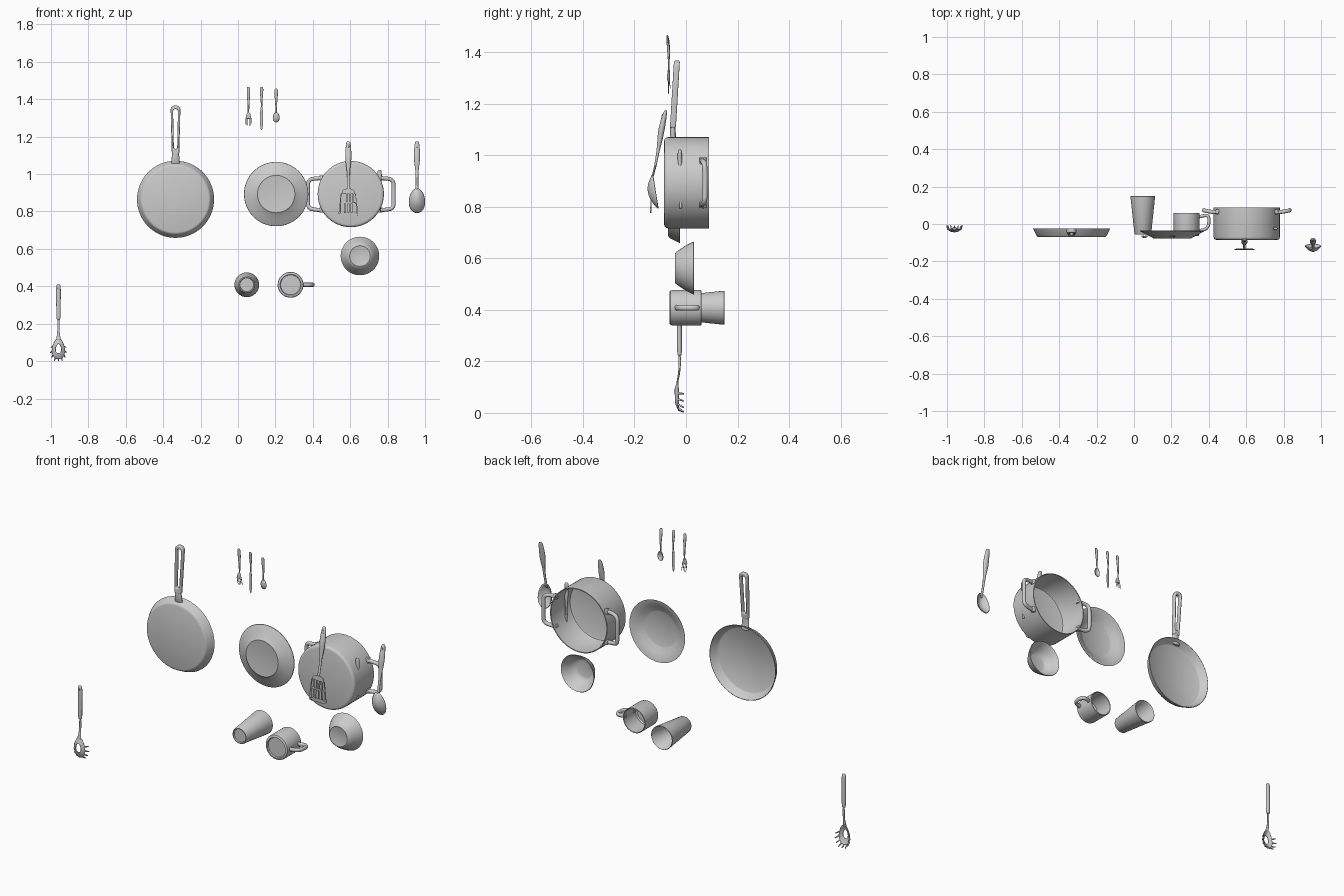
import bpy, bmesh, math
from mathutils import Vector

if "Cube" in bpy.data.objects:
    bpy.data.objects.remove(bpy.data.objects["Cube"])

TAU = 2 * math.pi


def finish(bm, name, angle=40):
    bmesh.ops.remove_doubles(bm, verts=bm.verts, dist=1e-5)
    bmesh.ops.recalc_face_normals(bm, faces=bm.faces)
    me = bpy.data.meshes.new(name)
    bm.to_mesh(me)
    bm.free()
    ob = bpy.data.objects.new(name, me)
    bpy.context.collection.objects.link(ob)
    return smooth(ob, angle)


def smooth(ob, angle=40):
    bpy.ops.object.select_all(action='DESELECT')
    bpy.context.view_layer.objects.active = ob
    ob.select_set(True)
    bpy.ops.object.shade_smooth_by_angle(angle=math.radians(angle))
    return ob


def skin(bm, rings, closed=True):
    n = len(rings[0])
    for a, b in zip(rings, rings[1:]):
        for i in range(n if closed else n - 1):
            j = (i + 1) % n
            bm.faces.new((a[i], a[j], b[j], b[i]))


def lathe(name, x, z, prof, n=64):
    """Revolve (radius, y) points about an axis along y."""
    bm = bmesh.new()
    skin(bm, [[bm.verts.new((x + r * math.cos(TAU * i / n), y, z + r * math.sin(TAU * i / n)))
               for i in range(n)] for r, y in prof])
    return finish(bm, name)


def loft(name, x, stations, n=12, levels=2):
    """Oval sections (z, y, half width, half depth) along z."""
    bm = bmesh.new()
    rings = [[bm.verts.new((x + w * math.cos(TAU * i / n), y + d * math.sin(TAU * i / n), z))
              for i in range(n)] for z, y, w, d in stations]
    skin(bm, rings)
    for r in (rings[0], rings[-1]):
        bm.faces.new(r)
    ob = finish(bm, name, 60)
    m = ob.modifiers.new("round", 'SUBSURF')
    m.levels = m.render_levels = levels
    return ob


def dish(name, x, z, w, h, rim, depth, hole=0.0, taper=0.0, n=40, rows=8, thick=.004):
    """Oval spoon-like shell; rim = (y at centre, slope along z)."""
    bm = bmesh.new()
    rings = []
    for k in range(rows + 1):
        t = hole + (1 - hole) * k / rows
        ring = []
        for i in range(n):
            c, s = math.cos(TAU * i / n), math.sin(TAU * i / n)
            dz = h * t * s
            ring.append(bm.verts.new((x + w * t * c * (1 - taper * s), rim[0] + rim[1] * dz
                                      - depth * (1 - t * t), z + dz)))
        rings.append(ring)
    skin(bm, rings)
    ob = finish(bm, name, 50)
    m = ob.modifiers.new("thickness", 'SOLIDIFY')
    m.thickness, m.offset = thick, 0
    return ob


def slab(name, loops, y0, slope, zref, half, bevel):
    """Flat outline with holes in the xz plane, leaning by slope."""
    cu = bpy.data.curves.new(name, 'CURVE')
    cu.dimensions, cu.fill_mode = '2D', 'BOTH'
    cu.extrude, cu.bevel_depth, cu.bevel_resolution, cu.offset = half - bevel, bevel, 3, -bevel
    for pts in loops:
        sp = cu.splines.new('POLY')
        sp.points.add(len(pts) - 1)
        sp.use_cyclic_u = True
        for p, (x, z) in zip(sp.points, pts):
            p.co = (x, z, 0, 1)
    ob = bpy.data.objects.new(name, cu)
    bpy.context.collection.objects.link(ob)
    smooth_target = ob
    bpy.ops.object.select_all(action='DESELECT')
    bpy.context.view_layer.objects.active = ob
    ob.select_set(True)
    bpy.ops.object.convert(target='MESH')
    ob = bpy.context.view_layer.objects.active
    for v in ob.data.vertices:
        x, z, d = v.co
        v.co = (x, y0 + slope * (z - zref) - d, z)
    return smooth(ob)


def rounded(x, z0, z1, w0, w1, r0, r1, k=8):
    """Rounded trapezoid: half widths w0 (bottom) and w1 (top)."""
    out = []
    for cx, cz, r, a in ((x + w1 - r1, z1 - r1, r1, 0), (x - w1 + r1, z1 - r1, r1, 90),
                         (x - w0 + r0, z0 + r0, r0, 180), (x + w0 - r0, z0 + r0, r0, 270)):
        for i in range(k + 1):
            t = math.radians(a + 90 * i / k)
            out.append((cx + r * math.cos(t), cz + r * math.sin(t)))
    return out


def tube(name, pts, r, squash=None):
    """Smooth round bar through points; squash = (axis, centre, factor)."""
    cu = bpy.data.curves.new(name, 'CURVE')
    cu.dimensions, cu.bevel_depth, cu.bevel_resolution, cu.use_fill_caps = '3D', r, 4, True
    sp = cu.splines.new('NURBS')
    sp.points.add(len(pts) - 1)
    sp.order_u, sp.use_endpoint_u, sp.resolution_u = 3, True, 8
    for p, c in zip(sp.points, pts):
        p.co = (*c, 1)
    ob = bpy.data.objects.new(name, cu)
    bpy.context.collection.objects.link(ob)
    bpy.ops.object.select_all(action='DESELECT')
    bpy.context.view_layer.objects.active = ob
    ob.select_set(True)
    bpy.ops.object.convert(target='MESH')
    ob = bpy.context.view_layer.objects.active
    if squash:
        a, c, f = squash
        for v in ob.data.vertices:
            v.co[a] = c + (v.co[a] - c) * f
    return smooth(ob)


# frying pan with looped handle
PX, PZ = -.334, .865
lathe("frying_pan", PX, PZ, [(0, -.07), (.176, -.07), (.182, -.068), (.187, -.063), (.206, -.025),
                             (.203, -.023), (.2, -.026), (.182, -.06), (.176, -.064), (0, -.065)])
loft("pan_handle_socket", PX, [(1.04, -.043, .022, .008), (1.05, -.045, .024, .010),
                               (1.08, -.052, .022, .012), (1.12, -.051, .019, .012), (1.13, -.05, .017, .010)])
slab("pan_handle", [rounded(PX, 1.105, 1.367, .020, .026, .008, .024),
                    rounded(PX, 1.135, 1.347, .009, .013, .008, .012)], -.05, .06, 1.12, .0115, .006)

# plate, bowl, stock pot
lathe("plate", .204, .893, [(0, -.077), (.095, -.077), (.1, -.078), (.106, -.073), (.135, -.059), (.171, -.039),
                            (.172, -.036), (.169, -.036), (.133, -.054), (.104, -.069), (.095, -.073), (0, -.073)])
lathe("bowl", .652, .562, [(0, -.041), (.05, -.041), (.055, -.043), (.06, -.041), (.074, -.022), (.088, .0),
                           (.103, .029), (.101, .031), (.099, .029), (.084, .0), (.07, -.02), (.056, -.034),
                           (.045, -.037), (0, -.038)])
QX, QZ = .603, .893
lathe("stock_pot", QX, QZ, [(0, -.085), (.162, -.085), (.170, -.083), (.175, -.078), (.177, -.07), (.177, .089),
                            (.172, .089), (.172, -.068), (.168, -.076), (.16, -.079), (0, -.079)])
for s, side in ((-1, "left"), (1, "right")):
    tube("pot_handle_" + side, [(QX + s * dx, y, QZ + dz) for dx, y, dz in (
        (.148, .062, .085), (.185, .064, .085), (.228, .072, .076), (.229, .074, .03), (.229, .074, -.03),
        (.228, .072, -.076), (.185, .064, -.085), (.148, .062, -.085))], .0105)
    for dz in (-.085, .085):
        loft("pot_handle_mount_" + side, QX + s * .158, [(QZ + dz + e, .066, .011, .014)
                                                        for e in (-.014, -.012, .012, .014)], levels=1)

# small utensil standing inside the pot, poking through the wall
loft("small_utensil", .757, [(.793, -.021, .004, .004), (.797, -.021, .008, .006), (.83, -.021, .006, .005),
                             (.89, -.022, .005, .005), (.92, -.023, .010, .008), (1.0, -.024, .013, .009),
                             (1.018, -.024, .011, .008), (1.022, -.024, .006, .005)])

# tumbler and mug with recessed bases
lathe("tumbler", .047, .408, [(0, -.048), (.036, -.048), (.038, -.055), (.042, -.055), (.045, -.05), (.066, .147),
                              (.064, .149), (.062, .147), (.041, -.038), (.036, -.042), (0, -.042)])
lathe("mug", .281, .408, [(0, -.057), (.053, -.057), (.056, -.064), (.061, -.064), (.067, -.060), (.069, -.053),
                          (.069, .058), (.067, .06), (.064, .058), (.064, -.045), (.058, -.051), (0, -.051)])
tube("mug_handle", [(.281 + dx, y, .408) for dx, y in ((.062, .036), (.09, .046), (.118, .044), (.121, .01),
                                                       (.112, -.022), (.085, -.034), (.062, -.036))],
     .0085, (2, .408, 1.3))


def kitchen_handle(name, x):
    """Leaning grip and neck shared by spoon and turner."""
    loft(name, x, [(.895, -.134, .006, .003), (.92, -.129, .008, .004), (.96, -.118, .007, .005),
                   (1.02, -.108, .008, .006), (1.05, -.102, .014, .010), (1.09, -.097, .018, .013),
                   (1.13, -.089, .016, .012), (1.165, -.081, .013, .008), (1.175, -.078, .008, .005)])
    slab(name + "_eyelet", [rounded(x, 1.143, 1.16, .005, .005, .004, .004)], -.091, .2, 1.15, .004, .001)


# slotted turner
kitchen_handle("turner_handle", .59)
slots = [rounded(.59 + (i - 2) * .0175, .793 + j * .057, .842 + j * .053, .0055, .0055, .003, .003, 3)
         for i in range(5) for j in range(2)]
slab("turner_head", [rounded(.59, .775, .922, .053, .036, .012, .028)] + slots, -.137, .03, .775, .0025, .0005)

# serving spoon
kitchen_handle("serving_spoon_handle", .957)
dish("serving_spoon_bowl", .957, .858, .042, .065, (-.118, -.16), .028, taper=.12)

# pasta server: grip, neck, pierced head and teeth
SX = -.96
loft("server_handle", SX, [(.222, -.025, .008, .006), (.226, -.025, .012, .010), (.3, -.026, .012, .010),
                           (.37, -.026, .014, .010), (.404, -.026, .012, .009), (.410, -.026, .007, .005)])
slab("server_eyelet", [rounded(SX, .383, .397, .004, .004, .004, .004)], -.033, 0, 0, .005, .001)
loft("server_neck", SX, [(.11, -.036, .014, .003), (.135, -.030, .009, .004), (.16, -.026, .006, .004),
                         (.19, -.024, .006, .005), (.23, -.025, .006, .005)])
dish("server_head", SX, .067, .033, .056, (-.029, -.02), .016, hole=.45, taper=.22)
for i in range(9):
    a = math.radians(170 + 200 * i / 8)
    c, s = math.cos(a), math.sin(a)
    base = Vector((SX + .033 * c * (1 - .22 * s), -.030, .067 + .054 * s))
    tip = base + Vector((.009 * c, .022, .012 * s - .004))
    if tip.z < .003:
        tip.z = .003
    bm = bmesh.new()
    d = tip - base
    bmesh.ops.create_cone(bm, cap_ends=True, segments=10, radius1=.0045, radius2=.0025, depth=d.length)
    bm.transform(d.to_track_quat('Z', 'Y').to_matrix().to_4x4())
    bmesh.ops.translate(bm, verts=bm.verts, vec=(base + tip) / 2)
    finish(bm, "server_tooth")


# table fork, knife and spoon
def table_handle(name, x, top, neck):
    L = top - neck
    loft(name, x, [(neck, -.068, .004, .002), (neck + .1 * L, -.066, .004, .003), (neck + .4 * L, -.067, .005, .004),
                   (neck + .65 * L, -.068, .009, .006), (neck + .9 * L, -.071, .010, .005),
                   (top - .003, -.072, .008, .003), (top, -.072, .004, .002)])


table_handle("fork_handle", .056, 1.467, 1.32)
loft("fork_palm", .056, [(1.295, -.07, .015, .002), (1.30, -.07, .016, .0025), (1.315, -.07, .013, .003),
                         (1.333, -.068, .005, .003)])
for i in range(4):
    loft("fork_tine", .056 + (i - 1.5) * .0088, [(1.256, -.058, .0012, .001), (1.275, -.064, .0022, .002),
                                                 (1.305, -.07, .0028, .002)], 8, 1)
table_handle("knife_handle", .126, 1.467, 1.355)
loft("knife_blade", .126, [(1.236, -.068, .002, .001), (1.243, -.068, .006, .0015), (1.28, -.068, .0095, .002),
                           (1.33, -.068, .008, .002), (1.365, -.067, .005, .003)])
table_handle("teaspoon_handle", .204, 1.457, 1.325)
dish("teaspoon_bowl", .204, 1.304, .017, .027, (-.064, 0), .009, taper=.12, thick=.003)
